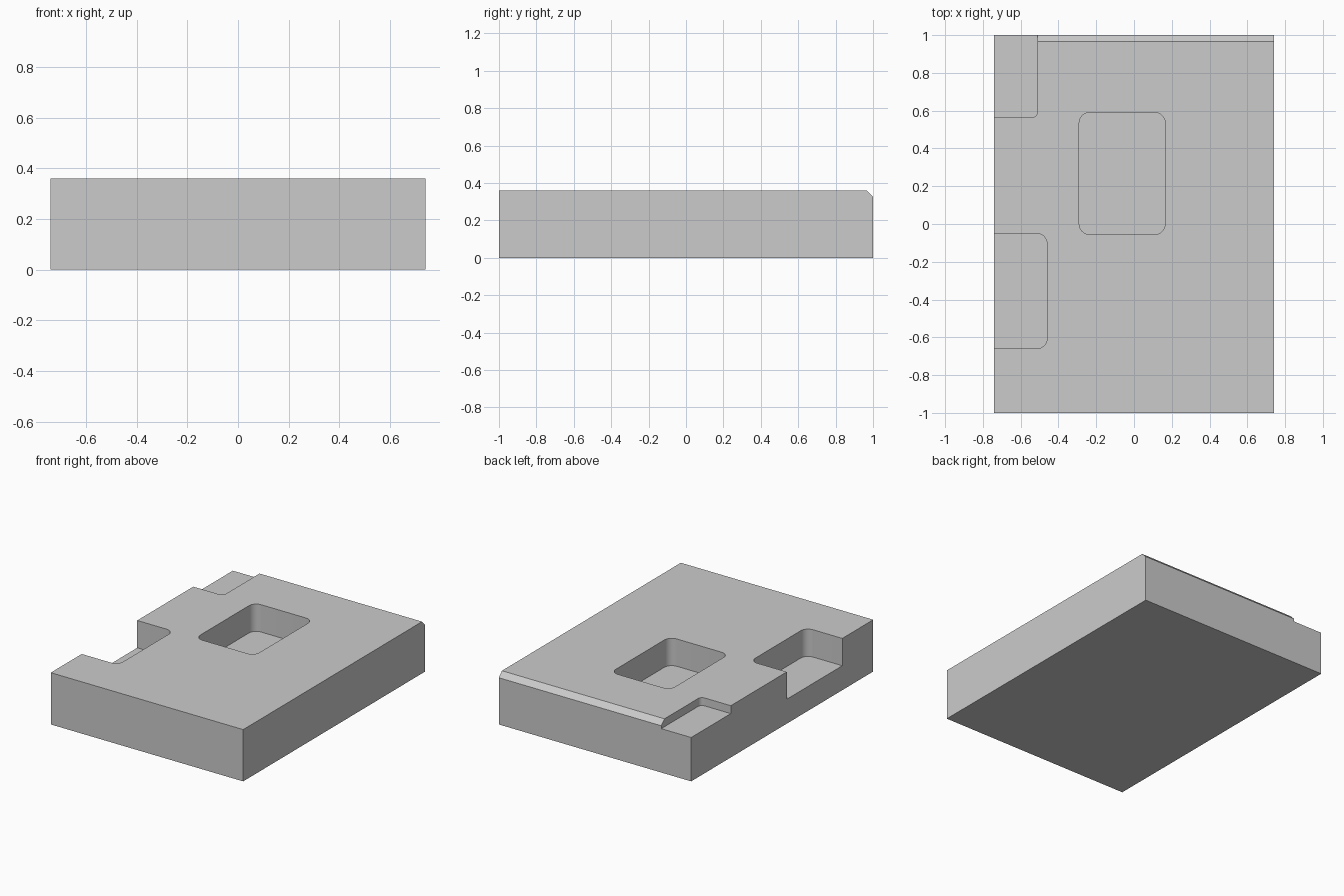
import bpy
import bmesh
import math

cube = bpy.data.objects.get("Cube")
if cube:
    bpy.data.objects.remove(cube, do_unlink=True)

HALF_W, HALF_L, HEIGHT, CHAMFER = 0.74, 1.0, 0.36, 0.035

grey = bpy.data.materials.new("plain_grey")
grey.use_nodes = True
colour = (0.6, 0.6, 0.6, 1)
grey.diffuse_color = colour
grey.node_tree.nodes["Principled BSDF"].inputs["Base Color"].default_value = colour


def add_box(name, x0, x1, y0, y1, z0, z1, edge_rule, size, segments):
    """Box whose edges chosen by edge_rule are bevelled."""
    bm = bmesh.new()
    bmesh.ops.create_cube(bm, size=1)
    for v in bm.verts:
        v.co.x = x1 if v.co.x > 0 else x0
        v.co.y = y1 if v.co.y > 0 else y0
        v.co.z = z1 if v.co.z > 0 else z0
    edges = [e for e in bm.edges if edge_rule(*(v.co for v in e.verts))]
    bmesh.ops.bevel(bm, geom=edges, offset=size, offset_type='OFFSET',
                    segments=segments, profile=0.5, affect='EDGES')
    bmesh.ops.recalc_face_normals(bm, faces=bm.faces)
    mesh = bpy.data.meshes.new(name)
    bm.to_mesh(mesh)
    bm.free()
    mesh.materials.append(grey)
    obj = bpy.data.objects.new(name, mesh)
    bpy.context.collection.objects.link(obj)
    return obj


def upright(a, b):
    return abs(a.z - b.z) > 0.01


def top_back(a, b):
    return min(a.y, b.y) > HALF_L - 0.01 and min(a.z, b.z) > HEIGHT - 0.01


# Slab with a chamfered top back edge
slab = add_box("pocketed_slab", -HALF_W, HALF_W, -HALF_L, HALF_L, 0, HEIGHT,
               top_back, CHAMFER, 1)

# Round-cornered pockets: x range, y range, floor height, corner radius
pockets = {
    "centre_pocket": (-0.29, 0.165, -0.055, 0.59, 0.17, 0.055),
    "side_pocket": (-1.0, -0.46, -0.66, -0.05, 0.17, 0.055),
    "corner_pocket": (-1.0, -0.51, 0.565, 1.3, 0.305, 0.03),
}
cutters = []
for name, (x0, x1, y0, y1, floor, radius) in pockets.items():
    cutter = add_box(name + "_cutter", x0, x1, y0, y1, floor, 0.6,
                     upright, radius, 8)
    cutter.hide_render = True
    cut = slab.modifiers.new(name, 'BOOLEAN')
    cut.operation = 'DIFFERENCE'
    cut.solver = 'EXACT'
    cut.object = cutter
    cutters.append(cutter)

# Apply the cuts and drop the cutters
bpy.context.view_layer.update()
result = slab.evaluated_get(bpy.context.evaluated_depsgraph_get())
cut_mesh = bpy.data.meshes.new_from_object(result)
slab.modifiers.clear()
slab.data = cut_mesh
for cutter in cutters:
    bpy.data.objects.remove(cutter, do_unlink=True)

# Smooth pocket corners, sharp edges elsewhere
bpy.ops.object.select_all(action='DESELECT')
slab.select_set(True)
bpy.context.view_layer.objects.active = slab
bpy.ops.object.shade_smooth_by_angle(angle=math.radians(30))
